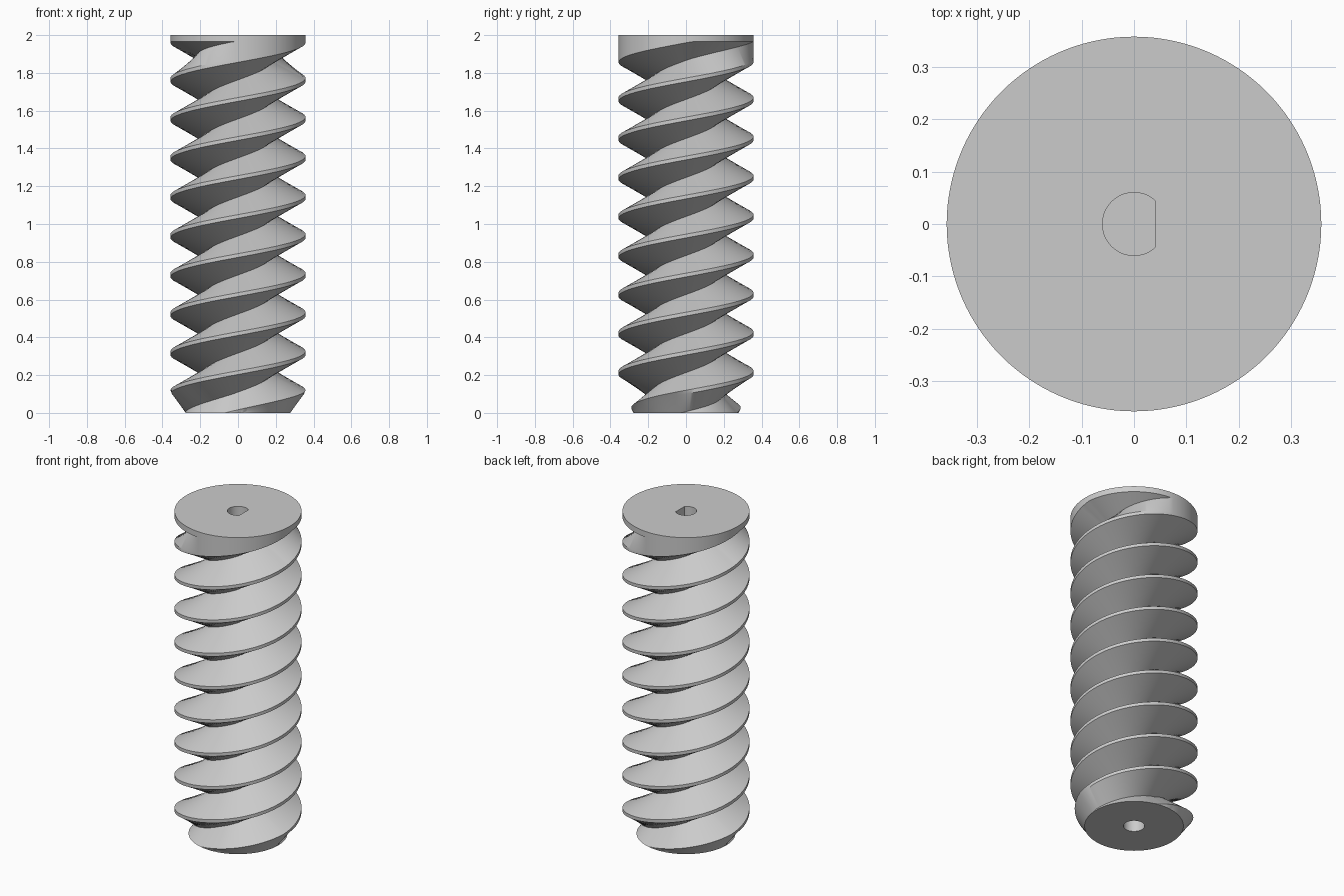
import bpy, bmesh, math

if "Cube" in bpy.data.objects:
    bpy.data.objects.remove(bpy.data.objects["Cube"])

N = 180                      # segments round the axis
R, ROOT, BASE = 0.357, 0.18, 0.278
P = 0.2066                   # crest spacing; two starts, so lead = 2 * P
CREST0 = 0.11                # first full crest height at +x
FLAT = 0.01                  # half height of the flat on each crest
RIM, TOP = 1.965, 2.0        # underside and top of the end rim


def clamp01(v):
    return max(0.0, min(1.0, v))


def thread_point(base, i, is_root):
    """Point on one helical row, fading out of the base and into the rim."""
    z = base + 2 * P * i / N
    r = BASE + ((ROOT if is_root else R) - BASE) * clamp01((z - 0.007) / 0.103)
    if is_root:
        r += (R - r) * clamp01((z - (RIM - P / 2)) / (P / 2))
    elif z >= RIM:
        r = R
    z = max(0.0, min(RIM, z))
    a = 2 * math.pi * i / N
    return (r * math.cos(a), r * math.sin(a), z)


bm = bmesh.new()


def skin(rows):
    """Join consecutive open rows of N + 1 points with faces."""
    rows = [[bm.verts.new(p) for p in row] for row in rows]
    for lo, hi in zip(rows, rows[1:]):
        for i in range(N):
            bm.faces.new((lo[i], lo[i + 1], hi[i + 1], hi[i]))


def ring(radius, z):
    pts = []
    for i in range(N + 1):
        a = 2 * math.pi * i / N
        r = radius(a)
        pts.append((r * math.cos(a), r * math.sin(a), z))
    return pts


def bore(a):
    return 0.06


def d_bore(a):
    c = math.cos(a)
    return min(0.06, 0.04 / c) if c > 0.01 else 0.06


# two-start helical thread
rows = []
for k in range(-3, 11):
    for off, is_root in ((-FLAT, False), (FLAT, False), (P / 2, True)):
        rows.append([thread_point(CREST0 + P * k + off, i, is_root) for i in range(N + 1)])
skin(rows)

# top rim, end face and blind D-shaped socket
skin([ring(lambda a: R, RIM), ring(lambda a: R, TOP), ring(d_bore, TOP),
      ring(d_bore, 1.5), ring(lambda a: 0.0, 1.5)])

# bottom face and blind round hole
skin([ring(lambda a: 0.0, 0.3), ring(bore, 0.3), ring(bore, 0.0), ring(lambda a: BASE, 0.0)])

# weld seams and drop collapsed faces
bmesh.ops.remove_doubles(bm, verts=bm.verts[:], dist=1e-5)
bmesh.ops.dissolve_degenerate(bm, dist=1e-6, edges=bm.edges[:])
bmesh.ops.recalc_face_normals(bm, faces=bm.faces[:])

mesh = bpy.data.meshes.new("worm_screw")
bm.to_mesh(mesh)
bm.free()
screw = bpy.data.objects.new("worm_screw", mesh)
bpy.context.collection.objects.link(screw)

grey = bpy.data.materials.new("light_grey")
grey.diffuse_color = (0.6, 0.6, 0.6, 1)
grey.use_nodes = True
grey.node_tree.nodes["Principled BSDF"].inputs["Base Color"].default_value = grey.diffuse_color
mesh.materials.append(grey)

bpy.context.view_layer.objects.active = screw
screw.select_set(True)
bpy.ops.object.shade_smooth_by_angle(angle=math.radians(30))
